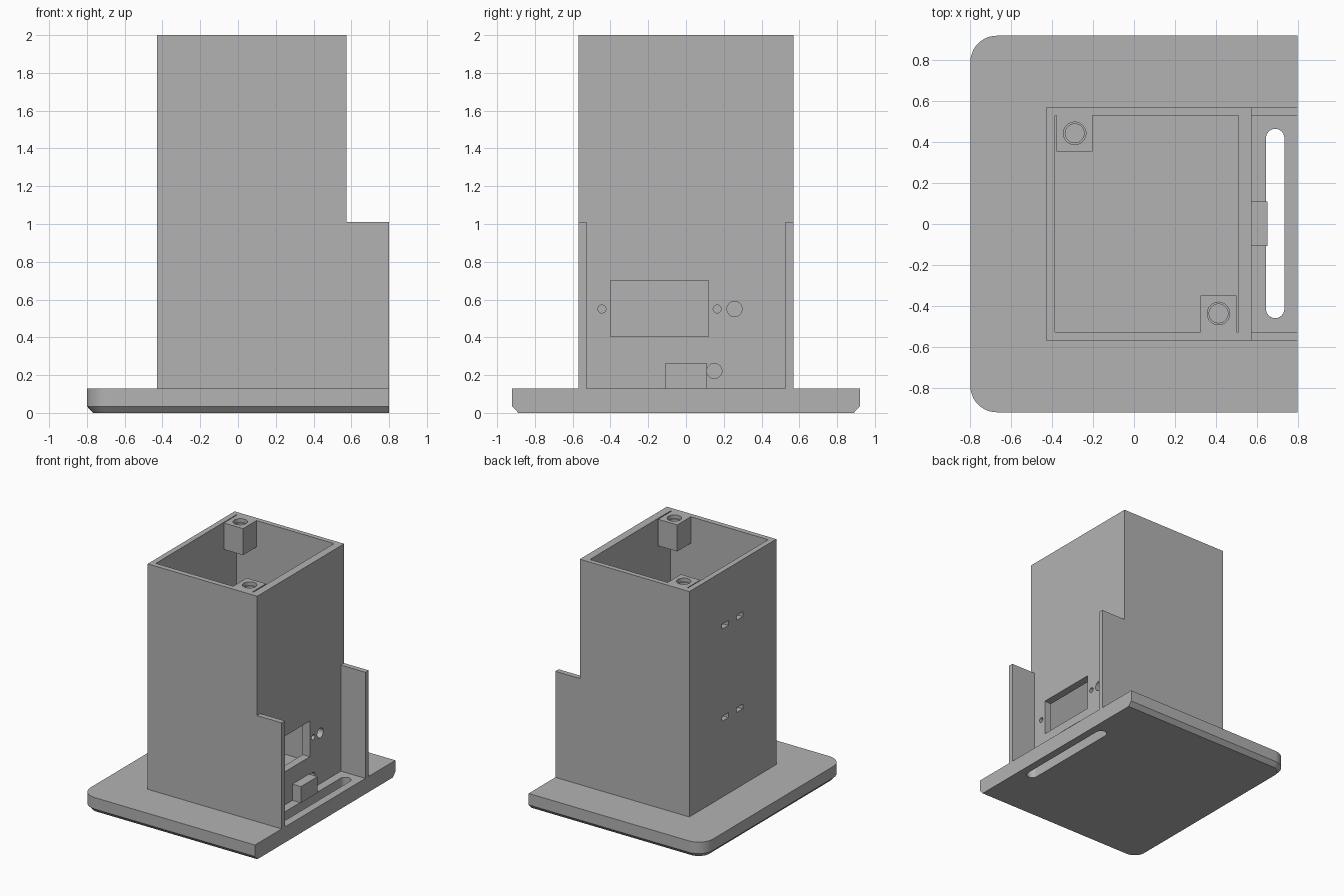
import bpy, bmesh, math
from mathutils import Matrix, Vector

default = bpy.data.objects.get("Cube")
if default:
    bpy.data.objects.remove(default)

grey = bpy.data.materials.new("plain grey")
grey.use_nodes = True
COLOUR = (0.45, 0.45, 0.45, 1)
grey.diffuse_color = COLOUR
grey.node_tree.nodes["Principled BSDF"].inputs["Base Color"].default_value = COLOUR


def add_object(name, bm):
    bmesh.ops.recalc_face_normals(bm, faces=bm.faces)
    mesh = bpy.data.meshes.new(name)
    bm.to_mesh(mesh)
    bm.free()
    mesh.materials.append(grey)
    obj = bpy.data.objects.new(name, mesh)
    bpy.context.collection.objects.link(obj)
    return obj


def box(name, x, y, z):
    bm = bmesh.new()
    bmesh.ops.create_cube(bm, size=1)
    for v in bm.verts:
        v.co = Vector([(r[0] + r[1]) / 2 + c * (r[1] - r[0]) for c, r in zip(v.co, (x, y, z))])
    return add_object(name, bm)


def cylinder(name, centre, radius, depth, axis):
    bm = bmesh.new()
    turn = Matrix.Rotation(math.pi / 2, 4, "Y") if axis == "X" else Matrix()
    bmesh.ops.create_cone(bm, cap_ends=True, segments=32, radius1=radius, radius2=radius,
                          depth=depth, matrix=Matrix.Translation(centre) @ turn)
    return add_object(name, bm)


def loft(name, rings):
    """Closed solid through rings of equal point count."""
    bm = bmesh.new()
    loops = [[bm.verts.new(p) for p in ring] for ring in rings]
    bm.faces.new(loops[0])
    bm.faces.new(loops[-1])
    for a, b in zip(loops, loops[1:]):
        for i in range(len(a)):
            j = (i + 1) % len(a)
            bm.faces.new((a[i], a[j], b[j], b[i]))
    return add_object(name, bm)


def combine(target, other, operation):
    mod = target.modifiers.new("combine", "BOOLEAN")
    mod.operation, mod.solver, mod.object = operation, "EXACT", other
    bpy.context.view_layer.objects.active = target
    bpy.ops.object.modifier_apply(modifier=mod.name)
    bpy.data.objects.remove(other)


def cut(target, *cutters):
    for c in cutters:
        combine(target, c, "DIFFERENCE")


def arc(cx, cy, radius, start, end, z, steps=12):
    angles = [math.radians(start + (end - start) * i / steps) for i in range(steps + 1)]
    return [(cx + radius * math.cos(a), cy + radius * math.sin(a), z) for a in angles]


# Base plate: rounded on one side, bevelled below on three sides
def plate_ring(inset, z):
    r, y = 0.13 - inset, 0.92 - inset
    return ([(0.8, y, z)] + arc(-0.67, 0.79, r, 90, 180, z)
            + arc(-0.67, -0.79, r, 180, 270, z) + [(0.8, -y, z)])


base = loft("base_plate", [plate_ring(0.032, 0), plate_ring(0, 0.035), plate_ring(0, 0.13)])


# Long cable slot through the base
def slot_ring(z):
    return arc(0.69, 0.42, 0.045, 0, 180, z) + arc(0.69, -0.415, 0.045, 180, 360, z)


cut(base, loft("slot_cutter", [slot_ring(-0.1), slot_ring(0.3)]))

# Open-topped tower
tower = box("tower", (-0.43, 0.575), (-0.57, 0.57), (0.13, 2))
cut(tower, box("cavity", (-0.385, 0.51), (-0.527, 0.53), (0.131, 2.2)))

# Screw posts in two opposite corners, each with a narrow gap beside it
for px, py in ((-0.29, 0.443), (0.413, -0.437)):
    side = 0.02 if py > 0 else -0.02
    ys = sorted((py - 4.4 * side, py + 5.2 * side))
    combine(tower, box("post", (px - 0.088, px + 0.088), ys, (1.78, 2)), "UNION")
    cut(tower, cylinder("bore", (px, py, 2), 0.046, 0.32, "Z"),
        cylinder("counterbore", (px, py, 2), 0.055, 0.06, "Z"))

# Connector window and round holes in the service face
cut(tower, box("window", (0.45, 0.7), (-0.4, 0.12), (0.405, 0.7)))
for y, z, r in ((-0.445, 0.55, 0.021), (0.165, 0.55, 0.021), (0.257, 0.55, 0.04), (0.15, 0.222, 0.04)):
    cut(tower, cylinder("hole", (0.55, y, z), r, 0.2, "X"))

# Tie slots in the opposite face
for z in (0.78, 1.545):
    for y in (0.1, -0.09):
        cut(tower, box("tie_slot", (-0.5, -0.35), (y - 0.04, y + 0.04), (z - 0.02, z + 0.02)))

# Side wings and connector block
wings = [box(name, (0.575, 0.8), y, (0.13, 1.01))
         for name, y in (("front_wing", (-0.57, -0.527)), ("back_wing", (0.527, 0.57)))]
block = box("connector_block", (0.575, 0.653), (-0.108, 0.11), (0.13, 0.265))

bpy.ops.object.select_all(action="DESELECT")
for obj in [base, tower, block] + wings:
    obj.select_set(True)
bpy.context.view_layer.objects.active = tower
bpy.ops.object.shade_smooth_by_angle(angle=math.radians(30))
